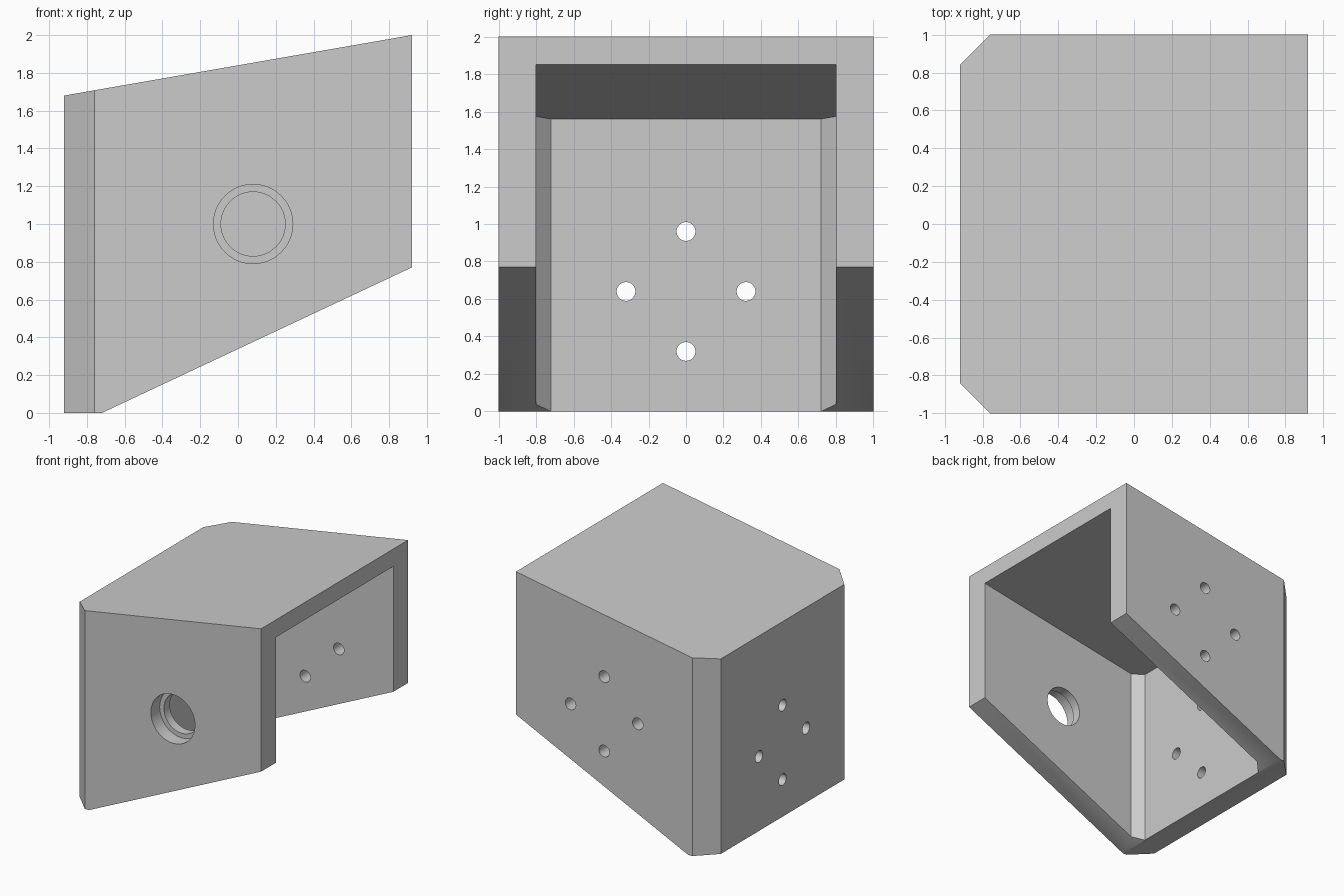
import bpy, bmesh, math
from mathutils import Vector

cube = bpy.data.objects.get("Cube")
if cube:
    bpy.data.objects.remove(cube, do_unlink=True)

grey = bpy.data.materials.new("plain grey")
grey.use_nodes = True
colour = (0.6, 0.6, 0.6, 1)
grey.diffuse_color = colour
grey.node_tree.nodes["Principled BSDF"].inputs["Base Color"].default_value = colour


def add_object(name, bm):
    bmesh.ops.recalc_face_normals(bm, faces=bm.faces)
    mesh = bpy.data.meshes.new(name)
    bm.to_mesh(mesh)
    bm.free()
    mesh.materials.append(grey)
    obj = bpy.data.objects.new(name, mesh)
    bpy.context.collection.objects.link(obj)
    return obj


def chamfered_block(name, x0, x1, half_y, chamfer, z0, z1, planes):
    """Upright block with two chamfered corners at x0, trimmed by planes."""
    bm = bmesh.new()
    half = [(x1, half_y), (x0 + chamfer, half_y), (x0, half_y - chamfer)]
    plan = half + [(x, -y) for x, y in reversed(half)]
    base = bm.faces.new([bm.verts.new((x, y, z0)) for x, y in plan])
    top = bmesh.ops.extrude_face_region(bm, geom=[base])["geom"]
    verts = [v for v in top if isinstance(v, bmesh.types.BMVert)]
    bmesh.ops.translate(bm, verts=verts, vec=(0, 0, z1 - z0))
    for point, normal in planes:
        geom = bm.verts[:] + bm.edges[:] + bm.faces[:]
        cut = bmesh.ops.bisect_plane(bm, geom=geom, plane_co=point,
                                     plane_no=normal, clear_outer=True)
        edges = [e for e in cut["geom_cut"] if isinstance(e, bmesh.types.BMEdge)]
        bmesh.ops.contextual_create(bm, geom=edges)
    return add_object(name, bm)


def drill(name, centre, axis, radius, depth):
    bm = bmesh.new()
    turn = Vector(axis).to_track_quat("Z", "Y").to_matrix().to_4x4()
    turn.translation = centre
    bmesh.ops.create_cone(bm, cap_ends=True, segments=48, radius1=radius,
                          radius2=radius, depth=depth, matrix=turn)
    return add_object(name, bm)


# Outer body with sloping roof and sloping underside
roof = ((0.92, 0, 2), (-0.32, 0, 1.84))
underside = ((-0.72, 0, 0), (0.77, 0, -1.64))
housing = chamfered_block("housing", -0.92, 0.92, 1, 0.16, 0, 3, [roof, underside])

# Cavity, open to the side and below
ceiling = ((0.92, 0, 1.85), (-0.29, 0, 1.64))
cutters = [chamfered_block("cavity_cutter", -0.72, 1.2, 0.8, 0.08, -0.5, 3, [ceiling])]

# Stepped bore through the front wall
bore = (0.08, 1.0)
cutters += [
    drill("bore_cutter", (bore[0], -0.9, bore[1]), (0, 1, 0), 0.17, 0.4),
    drill("recess_cutter", (bore[0], -1, bore[1]), (0, 1, 0), 0.21, 0.24),
]

# Four screw holes each in the back wall and the closed side wall
for i in range(4):
    a = math.radians(90 * i)
    u, v = 0.32 * math.cos(a), 0.32 * math.sin(a)
    cutters += [
        drill("back_hole_cutter", (bore[0] + u, 0.9, bore[1] + v), (0, 1, 0), 0.05, 0.4),
        drill("side_hole_cutter", (-0.82, u, 0.64 + v), (1, 0, 0), 0.05, 0.4),
    ]

for cutter in cutters:
    cut = housing.modifiers.new(cutter.name, "BOOLEAN")
    cut.operation = "DIFFERENCE"
    cut.solver = "EXACT"
    cut.object = cutter

# Apply the cuts and discard the cutters
bpy.context.view_layer.objects.active = housing
housing.select_set(True)
for name in [m.name for m in housing.modifiers]:
    bpy.ops.object.modifier_apply(modifier=name)
for cutter in cutters:
    bpy.data.objects.remove(cutter, do_unlink=True)
bpy.ops.object.select_all(action="DESELECT")
housing.select_set(True)
bpy.ops.object.shade_smooth_by_angle(angle=math.radians(30))
